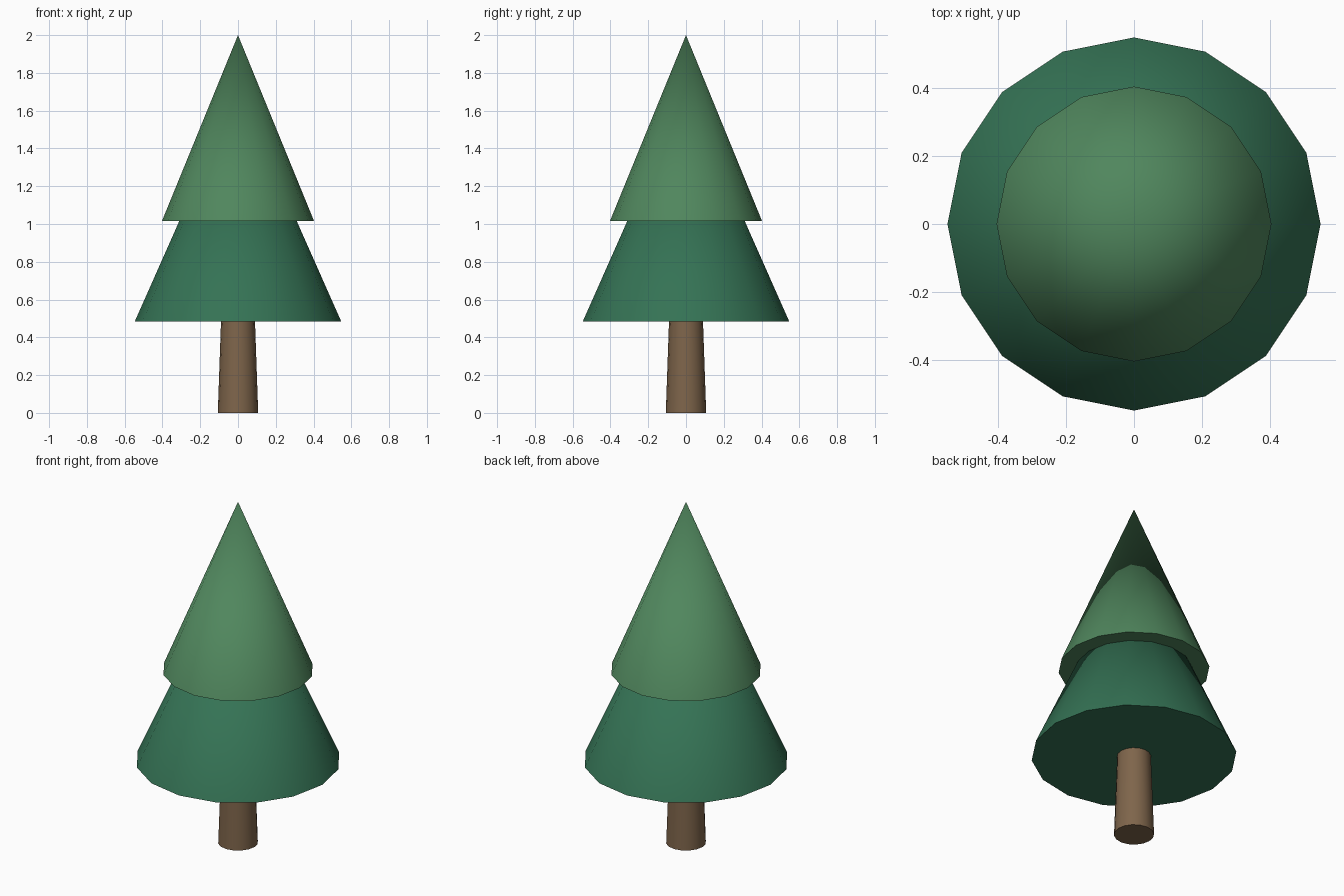
import bpy

if "Cube" in bpy.data.objects:
    bpy.data.objects.remove(bpy.data.objects["Cube"])


def add_cone(name, r_bottom, r_top, z0, z1, color):
    bpy.ops.mesh.primitive_cone_add(vertices=16, radius1=r_bottom, radius2=r_top,
                                    depth=z1 - z0, location=(0, 0, (z0 + z1) / 2))
    obj = bpy.context.object
    obj.name = name
    bpy.ops.object.shade_smooth_by_angle()
    mat = bpy.data.materials.new(name + "_material")
    mat.diffuse_color = (*color, 1)
    mat.use_nodes = True
    mat.node_tree.nodes["Principled BSDF"].inputs["Base Color"].default_value = mat.diffuse_color
    obj.data.materials.append(mat)
    return obj


# Tapered trunk, ending just inside the lower foliage
add_cone("trunk", 0.107, 0.088, 0.0, 0.54, (0.21, 0.13, 0.07))

# Two overlapping foliage tiers
add_cone("lower_foliage", 0.547, 0.0, 0.483, 1.717, (0.035, 0.17, 0.09))
add_cone("upper_foliage", 0.403, 0.0, 1.015, 2.0, (0.08, 0.24, 0.11))
